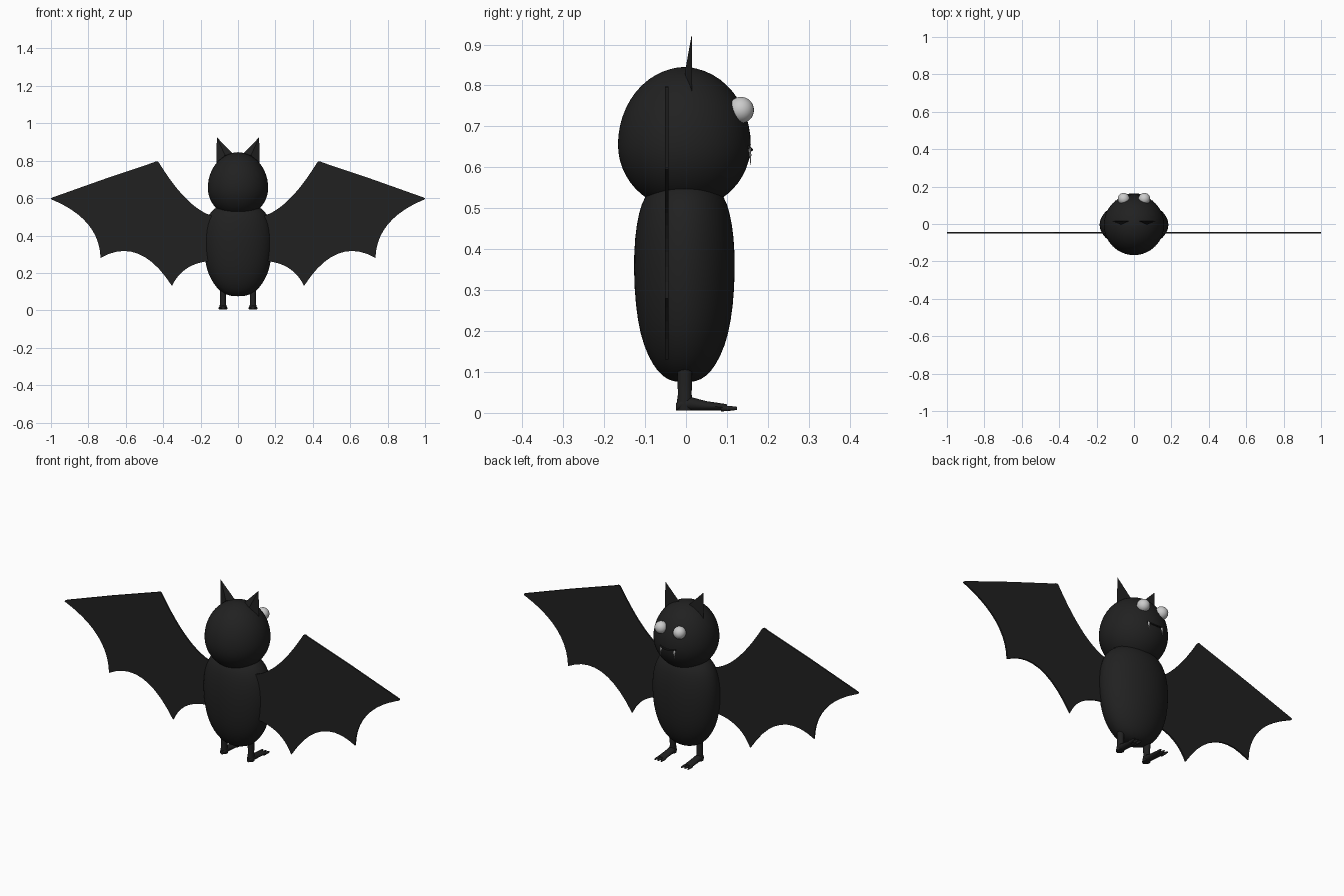
import bpy, bmesh, math
from mathutils import Vector

if "Cube" in bpy.data.objects:
    bpy.data.objects.remove(bpy.data.objects["Cube"])


def material(name, color):
    m = bpy.data.materials.new(name)
    m.diffuse_color = (*color, 1)
    m.use_nodes = True
    m.node_tree.nodes["Principled BSDF"].inputs["Base Color"].default_value = m.diffuse_color
    return m


BLACK = material("charcoal", (0.015, 0.015, 0.015))


def finish(name, bm, mat=None, smooth=True, mirror=False, subsurf=0, angle=40):
    bmesh.ops.recalc_face_normals(bm, faces=bm.faces)
    me = bpy.data.meshes.new(name)
    bm.to_mesh(me)
    bm.free()
    ob = bpy.data.objects.new(name, me)
    bpy.context.collection.objects.link(ob)
    if mat:
        me.materials.append(mat)
    if mirror:
        mod = ob.modifiers.new("mirror", 'MIRROR')
        mod.use_mirror_merge = False
    if subsurf:
        mod = ob.modifiers.new("subsurf", 'SUBSURF')
        mod.levels = mod.render_levels = subsurf
    if smooth:
        bpy.ops.object.select_all(action='DESELECT')
        ob.select_set(True)
        bpy.context.view_layer.objects.active = ob
        bpy.ops.object.shade_smooth_by_angle(angle=math.radians(angle))
    return ob


def loft(bm, rings):
    """Skin a list of closed rings of points and cap both ends."""
    vs = [[bm.verts.new(p) for p in r] for r in rings]
    n = len(vs[0])
    for a, b in zip(vs, vs[1:]):
        for i in range(n):
            j = (i + 1) % n
            bm.faces.new((a[i], a[j], b[j], b[i]))
    bm.faces.new(vs[0])
    bm.faces.new(vs[-1])


def ellipse(c, u, v, n):
    c, u, v = Vector(c), Vector(u), Vector(v)
    return [c + u * math.cos(t) + v * math.sin(t)
            for t in (2 * math.pi * i / n for i in range(n))]


def egg(name, profile, cy):
    """Rounded body from (z, x radius, y radius) sections."""
    bm = bmesh.new()
    loft(bm, [ellipse((0, cy, z), (rx, 0, 0), (0, ry, 0), 32) for z, rx, ry in profile])
    return finish(name, bm, BLACK, subsurf=1, angle=80)


# Torso and head
egg("body", [(0.075, 0.02, 0.015), (0.08, 0.055, 0.04), (0.10, 0.095, 0.066),
             (0.14, 0.13, 0.09), (0.19, 0.158, 0.108), (0.26, 0.178, 0.12),
             (0.35, 0.187, 0.125), (0.43, 0.183, 0.122), (0.49, 0.168, 0.112),
             (0.53, 0.145, 0.098), (0.56, 0.105, 0.07), (0.575, 0.04, 0.03)], -0.004)

head = []
for i in range(13):
    a = math.radians(-86 + 172 * i / 12)
    r = math.cos(a)
    head.append((0.655 + math.sin(a) * (0.191 if a > 0 else 0.16), 0.164 * r, 0.165 * r))
egg("head", head, -0.004)

# Wings: scalloped outline, thin sheet
def arc(a, m, b, n=10):
    """Curve from a to b passing through m, end point left out."""
    a, m, b = Vector(a), Vector(m), Vector(b)
    c = 2 * m - (a + b) / 2
    return [a * (1 - t) ** 2 + c * 2 * t * (1 - t) + b * t * t
            for t in (i / n for i in range(n))]


outline = ([Vector((0.10, 0.49))]
           + arc((0.165, 0.515), (0.29, 0.61), (0.42, 0.785))
           + arc((0.42, 0.785), (0.432, 0.797), (0.45, 0.791), 4)
           + arc((0.45, 0.791), (0.72, 0.70), (0.99, 0.604), 2)
           + arc((0.99, 0.604), (1.0, 0.596), (0.985, 0.588), 4)
           + arc((0.985, 0.588), (0.80, 0.458), (0.735, 0.28))
           + arc((0.735, 0.28), (0.535, 0.303), (0.353, 0.13))
           + arc((0.353, 0.13), (0.28, 0.22), (0.165, 0.262))
           + [Vector((0.165, 0.262)), Vector((0.10, 0.27))])
bm = bmesh.new()
loft(bm, [[(p.x, y, p.y) for p in outline] for y in (-0.051, -0.043)])
finish("wings", bm, BLACK, mirror=True, smooth=False)

# Ears: thin pointed wedges
bm = bmesh.new()
tip, inner, outer, back = [bm.verts.new(p) for p in (
    (0.113, 0.014, 0.925), (0.02, 0.015, 0.83), (0.116, 0.015, 0.78), (0.07, -0.003, 0.83))]
for f in ((tip, inner, outer), (tip, inner, back), (tip, back, outer), (inner, back, outer)):
    bm.faces.new(f)
finish("ears", bm, BLACK, mirror=True, smooth=False)

# Eyes
bm = bmesh.new()
bmesh.ops.create_uvsphere(bm, u_segments=24, v_segments=16, radius=0.032)
bmesh.ops.translate(bm, verts=bm.verts, vec=(0.055, 0.134, 0.74))
finish("eyes", bm, mirror=True)

# Mouth line
bm = bmesh.new()
xs = [-0.046 + 0.092 * i / 10 for i in range(11)]
loft(bm, [ellipse((x, 0.159 - 3.2 * x * x, 0.643 + 3 * x * x),
                  (0, 0.005, 0), (0, 0, 0.004), 8) for x in xs])
finish("mouth", bm, BLACK)

# Fangs
bm = bmesh.new()
loft(bm, [ellipse((0.04, y, z), (r, 0, 0), (0, r * 0.6, 0), 10)
          for y, z, r in ((0.155, 0.648, 0.006), (0.157, 0.63, 0.0045), (0.158, 0.606, 0.0006))])
finish("fangs", bm, mirror=True)

# Legs: shin bending into a flat foot
bm = bmesh.new()
loft(bm, [ellipse((0.08, -0.003, z), (r, 0, 0), (0, r * 1.15, 0), 14)
          for z, r in ((0.12, 0.016), (0.09, 0.016), (0.045, 0.015), (0.02, 0.018), (0.006, 0.017))])
finish("shins", bm, BLACK, mirror=True)
bm = bmesh.new()
loft(bm, [ellipse((0.08, y, 0.005 + h), (w, 0, 0), (0, 0, h), 14)
          for y, w, h in ((-0.025, 0.010, 0.009), (-0.012, 0.017, 0.016), (0.012, 0.019, 0.017),
                          (0.05, 0.021, 0.012), (0.09, 0.022, 0.009), (0.1, 0.02, 0.008))])
finish("feet", bm, BLACK, mirror=True)

# Toes
bm = bmesh.new()
for dx in (-0.016, 0, 0.016):
    loft(bm, [ellipse((0.08 + dx * k, y, 0.011), (w, 0, 0), (0, 0, h), 10)
              for y, k, w, h in ((0.085, 0.9, 0.008, 0.008), (0.11, 1.1, 0.007, 0.006),
                                 (0.125, 1.2, 0.003, 0.004))])
finish("toes", bm, BLACK, mirror=True)
